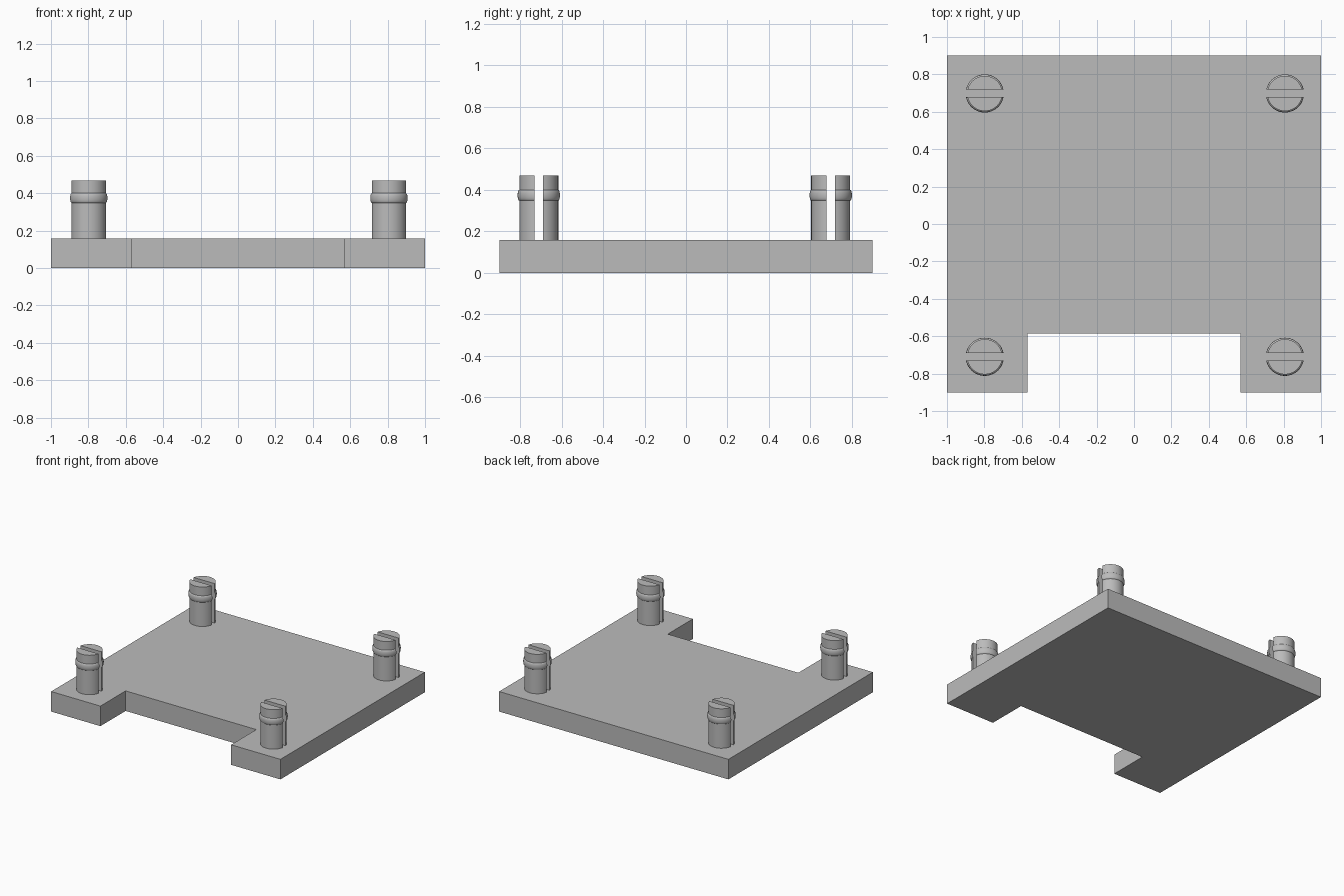
import bpy, bmesh, math
from mathutils import Vector

if "Cube" in bpy.data.objects:
    bpy.data.objects.remove(bpy.data.objects["Cube"])

grey = bpy.data.materials.new("light_grey")
grey.diffuse_color = (0.5, 0.5, 0.5, 1)
grey.use_nodes = True
grey.node_tree.nodes["Principled BSDF"].inputs["Base Color"].default_value = grey.diffuse_color

PLATE_TOP, PEG_TOP = 0.158, 0.469
RADIUS, BULGE, RIM_Z, RIM_HALF = 0.094, 0.008, 0.374, 0.026
SLOT_HALF, SIDES = 0.02, 48


def finish(bm, name):
    bmesh.ops.recalc_face_normals(bm, faces=bm.faces)
    mesh = bpy.data.meshes.new(name)
    bm.to_mesh(mesh)
    bm.free()
    mesh.materials.append(grey)
    obj = bpy.data.objects.new(name, mesh)
    bpy.context.collection.objects.link(obj)
    return obj


# Base plate: square with a notch in the front edge
outline = [(-1, -0.9), (-0.57, -0.9), (-0.57, -0.586), (0.57, -0.586),
           (0.57, -0.9), (1, -0.9), (1, 0.9), (-1, 0.9)]
bm = bmesh.new()
base = bm.faces.new([bm.verts.new((x, y, 0)) for x, y in outline])
top = bmesh.ops.extrude_face_region(bm, geom=[base])["geom"]
bmesh.ops.translate(bm, vec=(0, 0, PLATE_TOP),
                    verts=[v for v in top if isinstance(v, bmesh.types.BMVert)])
finish(bm, "base_plate")

# Peg profile (radius, height) with a rounded snap ring
profile = [(RADIUS, PLATE_TOP)]
for i in range(9):
    a = -math.pi / 2 + math.pi * i / 8
    profile.append((RADIUS + BULGE * math.cos(a), RIM_Z + RIM_HALF * math.sin(a)))
profile.append((RADIUS, PEG_TOP))


def half_peg(name, x, y, side):
    """Turned peg cut flat along the slot, keeping one side."""
    bm = bmesh.new()
    rings = [[bm.verts.new((r * math.cos(2 * math.pi * k / SIDES),
                            r * math.sin(2 * math.pi * k / SIDES), z))
              for k in range(SIDES)] for r, z in profile]
    for low, high in zip(rings, rings[1:]):
        for k in range(SIDES):
            n = (k + 1) % SIDES
            bm.faces.new((low[k], low[n], high[n], high[k]))
    bm.faces.new(rings[0][::-1])
    bm.faces.new(rings[-1])
    cut = bmesh.ops.bisect_plane(
        bm, geom=bm.verts[:] + bm.edges[:] + bm.faces[:],
        plane_co=Vector((0, side * SLOT_HALF, 0)), plane_no=Vector((0, side, 0)),
        clear_inner=True)["geom_cut"]
    bmesh.ops.holes_fill(bm, edges=[e for e in cut if isinstance(e, bmesh.types.BMEdge)])
    obj = finish(bm, name)
    obj.location = (x, y, 0)
    bpy.ops.object.select_all(action='DESELECT')
    obj.select_set(True)
    bpy.context.view_layer.objects.active = obj
    bpy.ops.object.shade_smooth_by_angle(angle=math.radians(35))


# Four split pegs, one per corner
for x, xn in ((-0.798, "left"), (0.807, "right")):
    for y, yn in ((-0.71, "front"), (0.698, "back")):
        for side, sn in ((-1, "near"), (1, "far")):
            half_peg(f"peg_{yn}_{xn}_{sn}_half", x, y, side)
